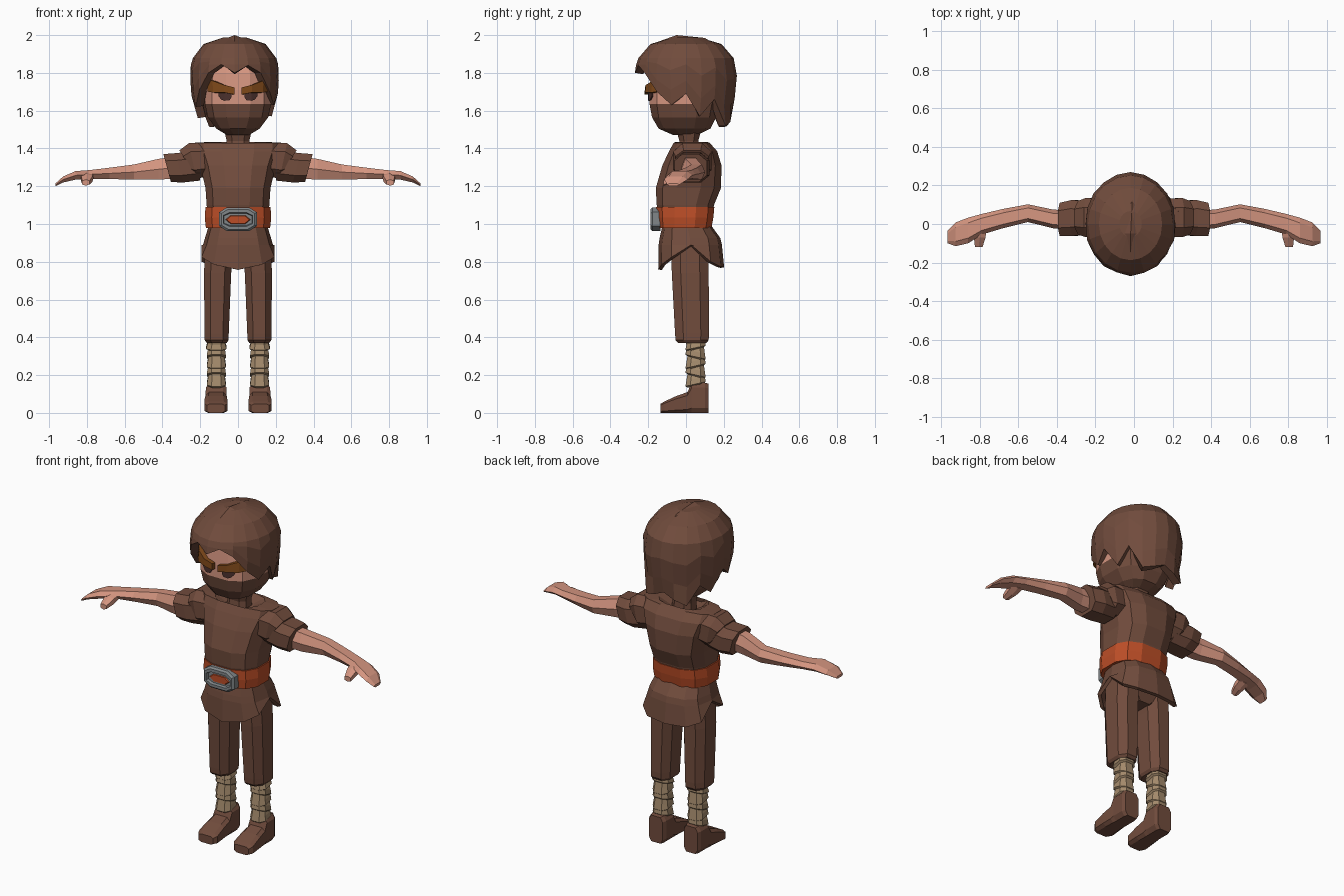
import bpy, bmesh, math
from mathutils import Vector
from mathutils.bvhtree import BVHTree

if "Cube" in bpy.data.objects:
    bpy.data.objects.remove(bpy.data.objects["Cube"])


def mat(name, r, g, b):
    m = bpy.data.materials.new(name)
    m.diffuse_color = (r, g, b, 1)
    m.use_nodes = True
    m.node_tree.nodes["Principled BSDF"].inputs["Base Color"].default_value = m.diffuse_color
    return m


BROWN = mat("brown cloth", .165, .072, .046)
SKIN = mat("skin", .66, .30, .215)
RED = mat("red belt", .50, .075, .02)
GREY = mat("grey metal", .22, .24, .25)
WRAP = mat("tan wrap", .37, .255, .15)
BROW = mat("brow brown", .21, .065, .01)
EYE = mat("eye dark", .07, .03, .026)


def ring(axis, pos, a0, a1, b0, b1, n=8, p=.75, half=True, slant=0):
    """Super-ellipse loop across an axis, filling the box a0..a1, b0..b1."""
    pts = []
    for i in range(n):
        t = 2 * math.pi * (i + (.5 if half else 0)) / n
        pts.append([math.copysign(abs(f) ** p if abs(f) > 1e-6 else 0, f)
                    for f in (math.cos(t), math.sin(t))])
    ma, mb = (max(abs(q[k]) for q in pts) for k in (0, 1))
    out = []
    for u, v in pts:
        u, v = u / ma, v / mb
        a = (a0 + a1) / 2 + u * (a1 - a0) / 2
        b = (b0 + b1) / 2 + v * (b1 - b0) / 2
        c = pos + slant * v
        out.append({'z': (a, b, c), 'x': (c, a, b), 'y': (a, c, b)}[axis])
    return out


def finish(name, bm, mats, mirror=False, thick=0):
    bmesh.ops.recalc_face_normals(bm, faces=bm.faces)
    me = bpy.data.meshes.new(name)
    bm.to_mesh(me)
    bm.free()
    for m in mats:
        me.materials.append(m)
    ob = bpy.data.objects.new(name, me)
    bpy.context.collection.objects.link(ob)
    if thick:
        s = ob.modifiers.new("thickness", 'SOLIDIFY')
        s.thickness, s.offset = thick, -1
    if mirror:
        ob.modifiers.new("mirror", 'MIRROR')
    return ob


def loft(name, rings, mats, mirror=False, thick=0, caps=(True, True), rule=None):
    bm = bmesh.new()
    loops = [[bm.verts.new(c) for c in r] for r in rings]
    n = len(loops[0])
    for lo, hi in zip(loops, loops[1:]):
        for i in range(n):
            bm.faces.new((lo[i], lo[(i + 1) % n], hi[(i + 1) % n], hi[i]))
    if caps[0]:
        bm.faces.new(loops[0][::-1])
    if caps[1]:
        bm.faces.new(loops[-1])
    if rule:
        for f in bm.faces:
            f.material_index = rule(f.calc_center_median())
    return finish(name, bm, mats, mirror, thick)


def tube(axis, rows, **k):
    return [ring(axis, *r, **k) for r in rows]


# Torso with folded-in collar
torso = tube('z', [(1.05, -.16, .16, -.145, .14), (1.10, -.166, .166, -.155, .148),
                   (1.19, -.172, .172, -.16, .185), (1.31, -.2, .2, -.125, .188),
                   (1.385, -.23, .23, -.09, .165), (1.43, -.23, .23, -.065, .125),
                   (1.435, -.14, .14, -.07, .11), (1.40, -.075, .075, -.045, .08)], n=12)
for k in (6, 7):   # V neckline dips at the front
    torso[k] = [(x, y, z - (.03 if y < -.03 and abs(x) < .1 else 0)) for x, y, z in torso[k]]
loft("tunic_torso", torso, [BROWN])
loft("neck", tube('z', [(1.36, -.065, .065, -.045, .07), (1.44, -.06, .06, -.035, .065),
                        (1.53, -.08, .08, -.06, .09)]), [BROWN])

# Sleeves: shoulder flap over a short sleeve
flap = [ring('x', .17, -.065, .13, 1.25, 1.43), ring('x', .24, -.068, .135, 1.24, 1.428, slant=.02),
        ring('x', .27, -.055, .12, 1.26, 1.39, slant=.04)]
loft("shoulder_flap", flap, [BROWN], mirror=True)
loft("sleeve", [ring('x', .2, -.05, .11, 1.23, 1.39), ring('x', .31, -.062, .125, 1.22, 1.375, slant=.02),
                ring('x', .375, -.062, .11, 1.222, 1.37, slant=.02)], [BROWN], mirror=True)

# Arms with mitten hands and thumbs
loft("arm", tube('x', [(.34, -.028, .07, 1.24, 1.355), (.42, -.022, .075, 1.235, 1.345),
                       (.55, .01, .102, 1.235, 1.315), (.68, -.022, .078, 1.238, 1.298),
                       (.79, -.055, .052, 1.24, 1.285), (.86, -.1, .033, 1.235, 1.28),
                       (.925, -.115, .008, 1.22, 1.252), (.966, -.1, -.035, 1.2, 1.215)], n=6, half=False),
     [SKIN], mirror=True)
loft("thumb", tube('y', [(-.02, .765, .835, 1.235, 1.28), (-.07, .77, .83, 1.215, 1.265),
                         (-.118, .785, .825, 1.203, 1.235)], n=6), [SKIN], mirror=True)

# Belt and buckle
loft("belt", tube('z', [(.98, -.17, .17, -.15, .135), (1.035, -.176, .176, -.157, .145),
                        (1.09, -.172, .172, -.158, .15)], n=12), [RED])
loft("buckle", tube('y', [(-.135, -.1, .1, .963, 1.088), (-.178, -.1, .1, .963, 1.088),
                          (-.188, -.088, .088, .972, 1.078), (-.188, -.078, .078, .988, 1.06),
                          (-.172, -.074, .074, .992, 1.056)], p=.6), [GREY])
loft("buckle_inlay", tube('y', [(-.17, -.068, .068, 1.0, 1.046), (-.178, -.06, .06, 1.003, 1.043)],
                          n=6, half=False), [RED])

# Tunic skirt: hem long at the front and back, notched at the sides
skirt = tube('z', [(.99, -.155, .155, -.125, .135), (.925, -.175, .175, -.14, .182),
                   (.89, -.185, .185, -.145, .19), (.8, -.215, .215, -.147, .202)], n=12, half=False)
HEM = [.89, .8, .775, .77, .775, .8, .89, .825, .785, .758, .785, .825]
skirt[3] = [(x * (.9 if h > .85 else 1), y, h) for (x, y, z), h in zip(skirt[3], HEM)]
loft("tunic_skirt", skirt, [BROWN], thick=.02, caps=(True, False))
loft("pelvis", tube('z', [(.77, -.06, .06, -.05, .09), (.82, -.16, .16, -.08, .115),
                          (.96, -.15, .15, -.1, .12)]), [BROWN])

# Trousers
loft("trouser_leg", tube('z', [(.37, .06, .165, -.04, .108), (.385, .05, .176, -.055, .12),
                               (.42, .049, .177, -.058, .122), (.74, .036, .18, -.075, .12),
                               (.9, .02, .172, -.08, .12)]), [BROWN], mirror=True)

# Bandaged shins: stacked tilted bands
bands = []
for i in range(5):
    z, s = .145 + i * .048, .012 * (-1) ** i
    g = .004 * (i == 4)
    bands.append(ring('z', z, .071, .157, .008, .095, slant=s))
    bands.append(ring('z', z + .008, .064 - g, .165 + g, -.003, .104, slant=s))
    bands.append(ring('z', z + .036, .068, .161, .002, .1, slant=s))
bands.append(ring('z', .39, .07, .16, -.01, .095))
loft("shin_wrap", bands, [WRAP], mirror=True)

# Boots
loft("boot", tube('y', [(.12, .07, .16, 0, .155), (.1, .06, .17, 0, .16), (.03, .06, .17, 0, .16),
                        (.008, .06, .172, 0, .11), (-.05, .057, .176, 0, .09),
                        (-.115, .055, .178, 0, .06), (-.135, .07, .165, 0, .048)], p=.45), [BROWN], mirror=True)

# Head: mask below, skin above
head = loft("head", tube('z', [(1.472, -.06, .06, -.07, .06), (1.505, -.115, .115, -.145, .13),
                               (1.565, -.16, .16, -.18, .16), (1.635, -.175, .175, -.193, .175),
                               (1.71, -.175, .175, -.192, .18), (1.8, -.168, .168, -.182, .18),
                               (1.9, -.13, .13, -.13, .14)], n=12),
            [BROWN, SKIN], rule=lambda c: int(c.z > 1.635 and c.y < .1))
tree = BVHTree.FromPolygons([v.co for v in head.data.vertices], [p.vertices for p in head.data.polygons])


def face_strip(name, cols, lift, thick, m):
    """Strip of columns (x, top z, bottom z) laid on the front of the head."""
    bm = bmesh.new()
    prev = None
    for x, zt, zb in cols:
        pair = []
        for z in (zt, zb):
            hit = tree.ray_cast(Vector((x, -1, z)), Vector((0, 1, 0)))[0]
            pair.append(bm.verts.new((x, hit.y - lift, z)))
        if prev:
            bm.faces.new((prev[0], prev[1], pair[1], pair[0]))
        prev = pair
    ob = finish(name, bm, [m], thick=thick, mirror=True)
    ob.modifiers["thickness"].offset = 0
    return ob


face_strip("eyebrow", [(.018, 1.722, 1.685), (.07, 1.735, 1.695), (.125, 1.757, 1.695),
                       (.15, 1.765, 1.70)], .014, .026, BROW)
face_strip("eye", [(.034, 1.69, 1.672), (.045, 1.692, 1.655), (.07, 1.695, 1.652),
                   (.085, 1.697, 1.658), (.102, 1.698, 1.676)], .004, .008, EYE)

# Hair: a dome whose jagged hem follows the angle around the head (0 = front, then +x)
HAIR_HEM = [1.80, 1.84, 1.80, 1.70, 1.63, 1.69, 1.57, 1.66, 1.52, 1.54, 1.57,
            1.54, 1.515, 1.62, 1.56, 1.68, 1.62, 1.71, 1.80, 1.845]
PROFILE = [(1.5, 1.0), (1.56, .86), (1.68, .96), (1.82, 1), (1.9, .9), (1.95, .72), (1.98, .42), (2, 0)]


def hair_radius(z):
    for (z0, r0), (z1, r1) in zip(PROFILE, PROFILE[1:]):
        if z <= z1:
            return r0 + (r1 - r0) * (z - z0) / (z1 - z0)
    return 0


dome = []
for t in (.025, .1, .26, .5, .78, 1):
    loop = []
    for i, h in enumerate(HAIR_HEM):
        a = 2 * math.pi * i / len(HAIR_HEM)
        drop = .47 if t < .3 else 2 - h        # even crown, jagged hem
        z = 2 - drop * t if t < .3 else min(2 - drop * t, 1.86 - .06 * (t - .5))
        z = max(z, h)
        r = hair_radius(z)
        loop.append((-.018 + .238 * r * math.sin(a), -.272 * r * math.cos(a), z))
    dome.append(loop)
loft("hair", dome, [BROWN], thick=.045, caps=(True, False))

# Raised lock along the crown
loft("hair_crest", tube('y', [(-.25, -.03, .0, 1.82, 1.86), (-.19, -.045, .01, 1.88, 1.95),
                              (-.05, -.05, .015, 1.94, 2.0), (.1, -.03, .01, 1.93, 1.985),
                              (.19, -.015, .0, 1.88, 1.93)], n=6), [BROWN])
